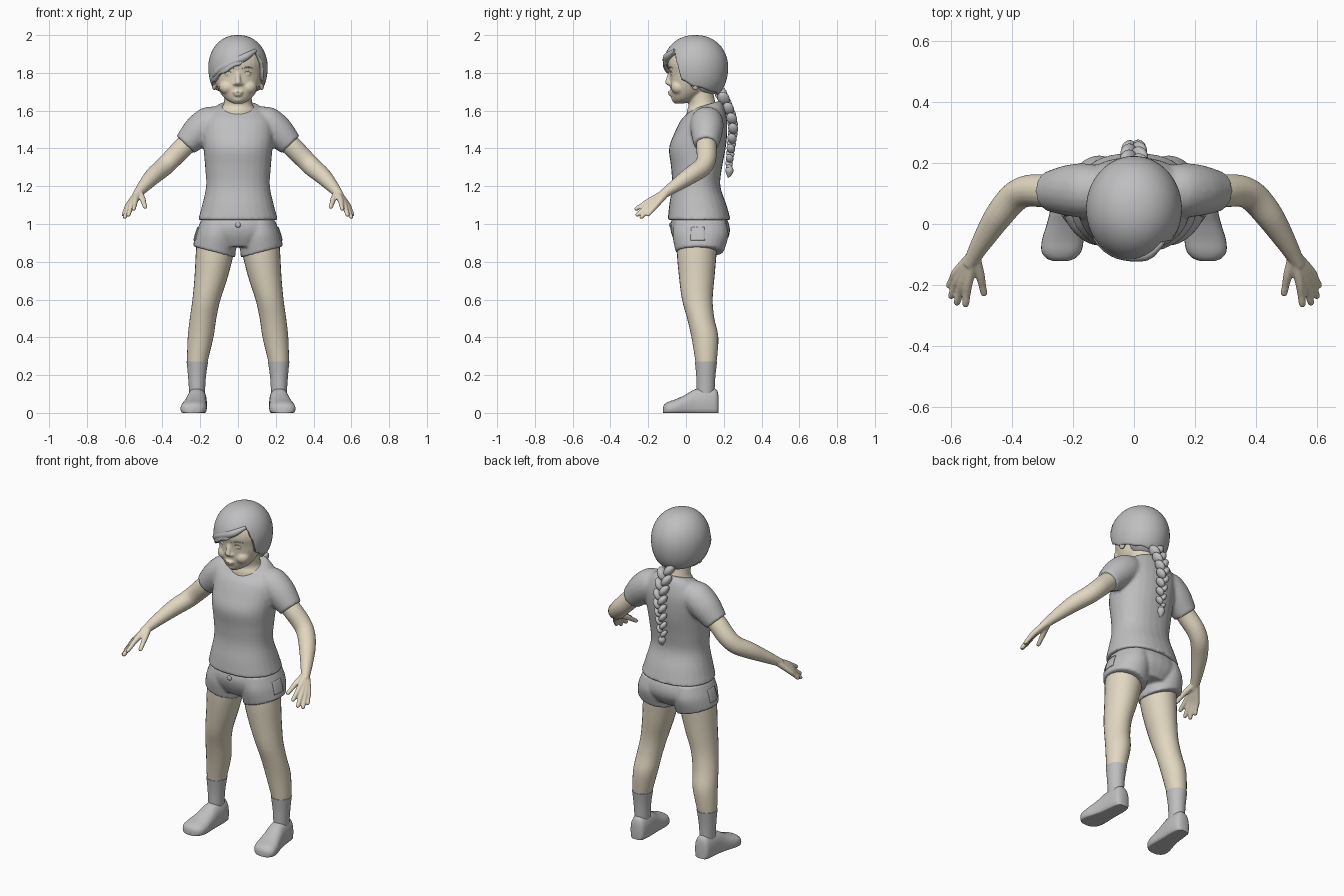
import bpy, bmesh, math
from mathutils import Vector, Matrix

old = bpy.data.objects.get("Cube")
if old:
    bpy.data.objects.remove(old)


def material(name, colour):
    m = bpy.data.materials.new(name)
    m.use_nodes = True
    m.diffuse_color = (*colour, 1)
    m.node_tree.nodes["Principled BSDF"].inputs["Base Color"].default_value = (*colour, 1)
    return m


GREY = material("soft grey", (0.52, 0.52, 0.53))
SKIN = material("warm skin", (0.76, 0.68, 0.53))


def skin_rings(bm, rings, floor=None, power=1.0, steps=4, sides=28):
    """Loft closed rings (centre, u, v), smoothed along their length."""
    def blend(a, b, c, d, t):
        return b + 0.5 * t * (c - a + t * (2 * a - 5 * b + 4 * c - d + t * (3 * (b - c) + d - a)))

    last = len(rings) - 1
    dense = []
    for i in range(last):
        quad = [rings[max(0, min(last, i + k))] for k in (-1, 0, 1, 2)]
        for s in range(steps):
            dense.append([blend(*(q[j] for q in quad), s / steps) for j in range(3)])
    dense.append(rings[-1])
    loops = []
    for c, u, v in dense:
        loop = []
        for k in range(sides):
            a = math.tau * k / sides
            ca, sa = math.cos(a), math.sin(a)
            p = c + u * math.copysign(abs(ca) ** power, ca) + v * math.copysign(abs(sa) ** power, sa)
            if floor is not None:
                p.z = max(p.z, floor)
            loop.append(bm.verts.new(p))
        loops.append(loop)
    for lo, hi in zip(loops, loops[1:]):
        for k in range(sides):
            n = (k + 1) % sides
            bm.faces.new((lo[k], lo[n], hi[n], hi[k]))
    bm.faces.new(loops[0])
    bm.faces.new(loops[-1])


def body(bm, sections, power=1.0):
    """Level rings: x, y, z, radius x, radius y, optional slopes along x and y."""
    rings = []
    for x, y, z, rx, ry, *slope in sections:
        tx, ty = slope or (0, 0)
        rings.append((Vector((x, y, z)), Vector((rx, 0, rx * tx)), Vector((0, ry, ry * ty))))
    skin_rings(bm, rings, power=power)


def limb(bm, points, sides=20):
    """Round tube through points x, y, z, radius."""
    pos = [Vector(p[:3]) for p in points]
    rings = []
    for i, p in enumerate(points):
        d = (pos[min(i + 1, len(pos) - 1)] - pos[max(i - 1, 0)]).normalized()
        u = d.cross(Vector((0.3, 1, 0.2))).normalized()
        rings.append((pos[i], u * p[3], d.cross(u) * p[3]))
    skin_rings(bm, rings, sides=sides)


def blob(bm, centre, radii, turn=Matrix()):
    bmesh.ops.create_uvsphere(bm, u_segments=20, v_segments=12, radius=1,
                              matrix=Matrix.Translation(centre) @ turn @ Matrix.Diagonal((*radii, 1)))


def finish(name, bm, mat, voxel=0, relax=0, mirror=False):
    bmesh.ops.recalc_face_normals(bm, faces=bm.faces)
    mesh = bpy.data.meshes.new(name)
    bm.to_mesh(mesh)
    bm.free()
    mesh.materials.append(mat)
    ob = bpy.data.objects.new(name, mesh)
    bpy.context.collection.objects.link(ob)
    bpy.ops.object.select_all(action='DESELECT')
    ob.select_set(True)
    bpy.context.view_layer.objects.active = ob
    bpy.ops.object.shade_smooth_by_angle(angle=math.radians(50))
    if voxel:
        r = ob.modifiers.new("merge", 'REMESH')
        r.mode, r.voxel_size, r.use_smooth_shade = 'VOXEL', voxel, True
        s = ob.modifiers.new("relax", 'SMOOTH')
        s.iterations, s.factor = relax, 0.5
    if mirror:
        ob.modifiers.new("mirror", 'MIRROR')
    return ob


# Head, face and neck
bm = bmesh.new()
body(bm, [(0, -.035, 1.638, .025, .025), (0, -.01, 1.66, .065, .062), (0, .01, 1.7, .097, .092),
          (0, .022, 1.75, .118, .107), (0, .04, 1.8, .132, .128), (0, .045, 1.85, .138, .142),
          (0, .05, 1.9, .125, .135), (0, .05, 1.95, .08, .09)])
body(bm, [(0, .09, 1.54, .11, .09), (0, .09, 1.6, .098, .085), (0, .085, 1.64, .075, .072), (0, .06, 1.74, .072, .075)])
limb(bm, [(0, -.082, 1.8, .012), (0, -.09, 1.77, .014), (0, -.094, 1.748, .016), (0, -.085, 1.738, .01)])
blob(bm, (0, -.083, 1.698), (.026, .014, .007))
blob(bm, (0, -.079, 1.684), (.022, .014, .008))
blob(bm, (0, -.052, 1.662), (.03, .025, .02))
for s in (-1, 1):
    blob(bm, (s * .016, -.084, 1.742), (.011, .014, .009))
    blob(bm, (s * .055, -.038, 1.725), (.045, .042, .04))
    blob(bm, (s * .05, -.068, 1.796), (.021, .015, .011))
    blob(bm, (s * .126, .05, 1.745), (.014, .025, .038))
finish("head", bm, SKIN, .006, 3)

# Brows and lashes
bm = bmesh.new()
limb(bm, [(.022, -.09, 1.822, .002), (.05, -.083, 1.831, .004), (.082, -.065, 1.824, .002)], 8)
limb(bm, [(.03, -.082, 1.802, .001), (.05, -.082, 1.808, .003), (.072, -.071, 1.801, .001)], 8)
finish("brows_and_lashes", bm, GREY, mirror=True)

# Hair cap: a dome whose lower edge follows the hairline
hairline = [(0, 128), (45, 140), (90, 150), (135, 140), (180, 128), (205, 118), (235, 102),
            (270, 87), (292, 73), (316, 62), (325, 82), (335, 114), (360, 128)]


def edge_angle(a):
    for (a0, p0), (a1, p1) in zip(hairline, hairline[1:]):
        if a <= a1:
            t = (a - a0) / (a1 - a0)
            return math.radians(p0 + (p1 - p0) * t * t * (3 - 2 * t))


bm = bmesh.new()
columns, rows = 96, 24
crown = bm.verts.new((0, .05, 2))
grid = []
for i in range(columns):
    a = 360 * i / columns
    line = []
    for j in range(1, rows + 1):
        p = edge_angle(a) * j / rows
        w = math.sin(p) ** (.9 if p < math.pi / 2 else .6)
        ra = math.radians(a)
        line.append(bm.verts.new((.157 * w * math.cos(ra), .05 + .173 * w * math.sin(ra), 1.83 + .17 * math.cos(p))))
    grid.append(line)
for i in range(columns):
    l, r = grid[i], grid[(i + 1) % columns]
    bm.faces.new((crown, l[0], r[0]))
    for j in range(rows - 1):
        bm.faces.new((l[j], l[j + 1], r[j + 1], r[j]))
hair = finish("hair_cap", bm, GREY)
thick = hair.modifiers.new("thickness", 'SOLIDIFY')
thick.thickness, thick.offset = .02, -1

# Swept fringe and nape hair
bm = bmesh.new()
limb(bm, [(.095, -.06, 1.92, .008), (.04, -.1, 1.885, .02), (-.05, -.092, 1.845, .023),
          (-.11, -.05, 1.805, .02), (-.137, .0, 1.765, .007)])
blob(bm, (0, .1, 1.755), (.1, .093, .078))
finish("fringe_and_nape_hair", bm, GREY)

# Braid: crossing lobes down the back, a band and a tuft
bm = bmesh.new()
count = 15
for i in range(count):
    t = i / (count - 1)
    s = 1 if i % 2 else -1
    y = .185 + .065 * math.sin(min(1, t * 1.9) * math.pi / 2) - .022 * max(0, t - .5) * 2
    size = 1 - .42 * t
    blob(bm, (s * .02 * size, y, 1.69 - .37 * t), (.024 * size, .033 * size, .042 * size),
         Matrix.Rotation(s * .6, 4, 'Y') @ Matrix.Rotation(.3, 4, 'X'))
blob(bm, (0, .228, 1.303), (.016, .017, .012))
limb(bm, [(0, .228, 1.31, .01), (0, .23, 1.285, .022), (0, .228, 1.262, .014), (0, .222, 1.245, .002)])
finish("braid", bm, GREY)

# Shirt with short sleeves
bm = bmesh.new()
body(bm, [(0, .07, 1.02, .212, .167), (0, .063, 1.1, .19, .152), (0, .054, 1.2, .169, .128),
          (0, .056, 1.3, .174, .135), (0, .06, 1.4, .183, .15), (0, .078, 1.48, .19, .14),
          (0, .095, 1.55, .185, .122), (0, .102, 1.6, .145, .1, 0, .2), (0, .105, 1.63, .1, .078, 0, .3)], .9)
for s in (-1, 1):
    limb(bm, [(s * .09, .11, 1.55, .075), (s * .15, .11, 1.535, .088), (s * .21, .11, 1.49, .085),
              (s * .278, .107, 1.42, .066)])
finish("shirt", bm, GREY, .009, 5)

# Shorts
bm = bmesh.new()
body(bm, [(0, .07, 1.07, .165, .125), (0, .073, 1.0, .198, .155), (0, .077, .94, .205, .152), (0, .075, .88, .13, .12)], .9)
for s in (-1, 1):
    body(bm, [(s * .105, .075, 1.02, .09, .135), (s * .115, .077, .94, .108, .148, s * .12, 0),
              (s * .127, .072, .852, .112, .127, s * .27, 0)])
shorts = finish("shorts", bm, GREY, .008, 4)

# Side pockets and front button
bm = bmesh.new()
bmesh.ops.create_grid(bm, x_segments=10, y_segments=10, size=.04,
                      matrix=Matrix.Translation((.24, .06, .955)) @ Matrix.Rotation(math.pi / 2, 4, 'Y'))
pockets = finish("pockets", bm, GREY)
wrap = pockets.modifiers.new("fit", 'SHRINKWRAP')
wrap.target, wrap.offset = shorts, .004
pockets.modifiers.new("thickness", 'SOLIDIFY').thickness = .006
pockets.modifiers.new("mirror", 'MIRROR')
bm = bmesh.new()
blob(bm, (0, -.082, .995), (.014, .007, .014))
finish("button", bm, GREY)

# Arms and hands
bm = bmesh.new()
limb(bm, [(.19, .11, 1.49, .05), (.28, .108, 1.415, .054), (.35, .108, 1.345, .052), (.395, .085, 1.3, .05),
          (.445, .025, 1.258, .046), (.49, -.045, 1.21, .036), (.522, -.1, 1.172, .027), (.54, -.135, 1.148, .022)])
wrist = (.525, -.1, 1.17, .02)
fingers = [((.543, -.19, 1.125), (.553, -.272, 1.075)), ((.56, -.187, 1.11), (.582, -.265, 1.042)),
           ((.573, -.175, 1.102), (.602, -.243, 1.03)), ((.581, -.158, 1.1), (.609, -.207, 1.043)),
           ((.505, -.165, 1.132), (.49, -.235, 1.085))]
for knuckle, tip in fingers:
    k, t = Vector(knuckle), Vector(tip)
    limb(bm, [wrist, (*k, .0155), (*k.lerp(t, .5), .0125), (*k.lerp(t, .9), .011), (*t, .004)], 14)
finish("arms", bm, SKIN, .0045, 3, True)

# Legs
bm = bmesh.new()
body(bm, [(.12, .062, .95, .095, .105), (.123, .057, .85, .1, .105), (.142, .057, .72, .088, .094),
          (.167, .06, .6, .074, .081), (.185, .078, .5, .07, .072), (.198, .1, .4, .068, .071),
          (.215, .106, .27, .054, .056), (.217, .104, .2, .044, .047)])
finish("legs", bm, SKIN, mirror=True)

# Socks
bm = bmesh.new()
body(bm, [(.215, .106, .272, .057, .059), (.217, .105, .2, .048, .051), (.217, .104, .13, .043, .048),
          (.217, .104, .07, .04, .045)])
finish("socks", bm, GREY, mirror=True)

# Shoes: rings from heel to toe, flattened at the sole
bm = bmesh.new()
profile = [(.173, .215, .085, .02), (.16, .215, .125, .042), (.11, .216, .134, .051), (.05, .22, .126, .054),
           (.0, .226, .098, .06), (-.05, .233, .074, .068), (-.09, .238, .06, .065), (-.113, .24, .046, .046),
           (-.122, .241, .03, .02)]
skin_rings(bm, [(Vector((x, y, .35 * top)), Vector((w, 0, 0)), Vector((0, 0, .65 * top)))
                for y, x, top, w in profile], floor=0, power=.85)
finish("shoes", bm, GREY, mirror=True)
